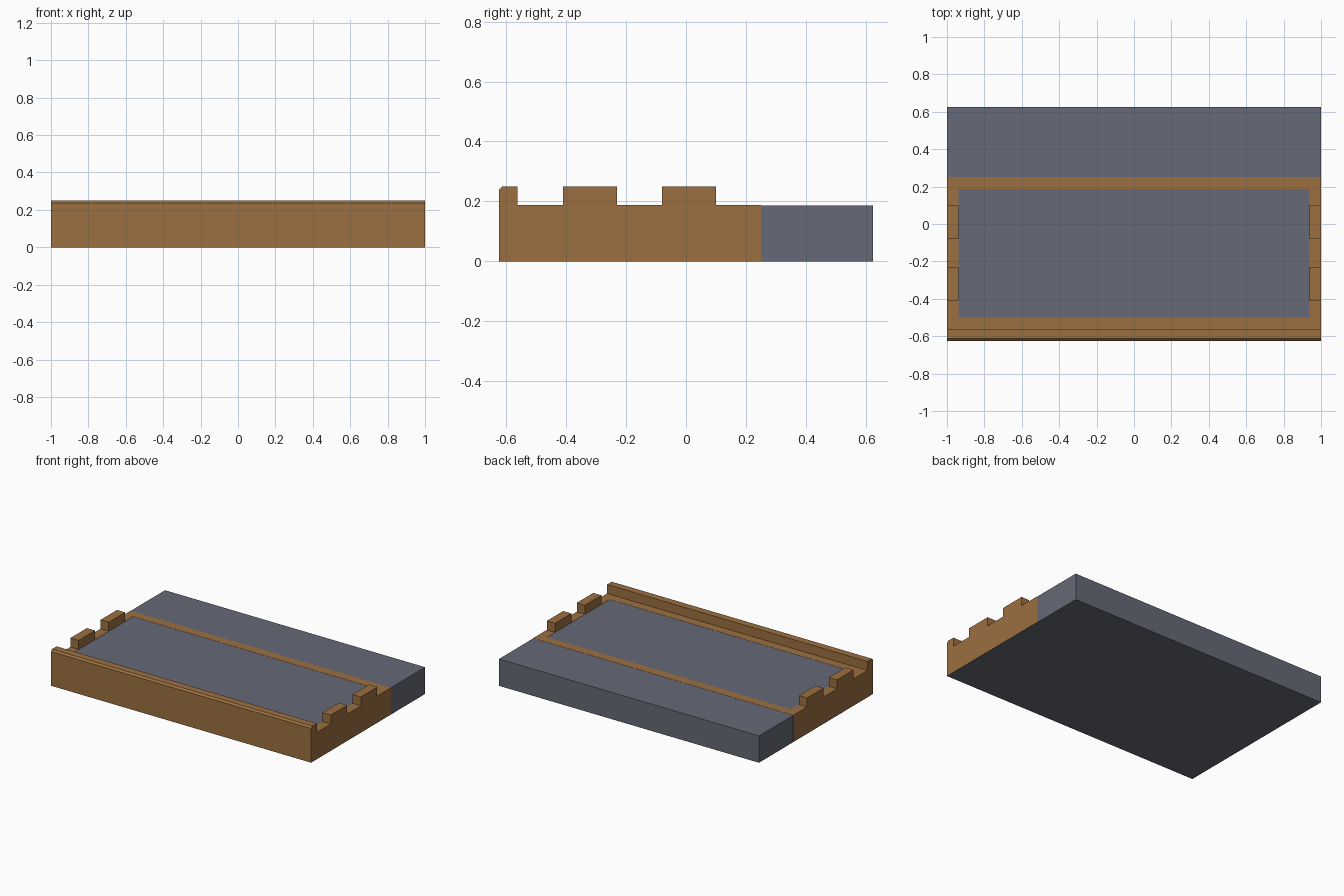
import bpy

if "Cube" in bpy.data.objects:
    bpy.data.objects.remove(bpy.data.objects["Cube"])

U = 1 / 16      # module: every part sits on this grid
E = 0.001       # timber stands this proud of the slab, avoiding coplanar faces


def material(name, rgb):
    m = bpy.data.materials.new(name)
    m.diffuse_color = (*rgb, 1)
    m.use_nodes = True
    m.node_tree.nodes["Principled BSDF"].inputs["Base Color"].default_value = m.diffuse_color
    return m


timber = material("brown timber", (0.33, 0.162, 0.051))
slate = material("slate grey", (0.133, 0.144, 0.181))


def extrude_x(name, profile, x0, x1, mat):
    """Extrude a counter-clockwise (y, z) profile from x0 to x1."""
    n = len(profile)
    verts = [(x, y, z) for x in (x0, x1) for y, z in profile]
    faces = [tuple(reversed(range(n))), tuple(range(n, 2 * n))]
    faces += [(i, (i + 1) % n, (i + 1) % n + n, i + n) for i in range(n)]
    mesh = bpy.data.meshes.new(name)
    mesh.from_pydata(verts, [], faces)
    mesh.materials.append(mat)
    obj = bpy.data.objects.new(name, mesh)
    bpy.context.collection.objects.link(obj)
    return obj


def box(name, x0, x1, y0, y1, z0, z1, mat):
    return extrude_x(name, [(y0, z0), (y1, z0), (y1, z1), (y0, z1)], x0, x1, mat)


# Main slab
box("slab", -1 + E, 1 - E, -10 * U + E, 10 * U, 0, 3 * U - E, slate)

# Stepped front beam with a small chamfer on its top front edge
c = 0.012
extrude_x("front_beam", [(-10 * U, E), (-8 * U, E), (-8 * U, 3 * U), (-9 * U, 3 * U),
                         (-9 * U, 4 * U), (-10 * U + c, 4 * U), (-10 * U, 4 * U - c)],
          -1, 1, timber)

# Cross beam set into the slab
box("cross_beam", -1, 1, 3 * U, 4 * U, E, 3 * U, timber)

# Side beams, each with two raised blocks
for side, x in (("left", -1), ("right", 1 - U)):
    box(f"{side}_side_beam", x, x + U, -8 * U, 3 * U, E, 3 * U, timber)
    for i, y in enumerate((-0.41, -0.08)):
        box(f"{side}_raised_block_{i + 1}", x, x + U, y, y + 0.18, 3 * U - E, 4 * U, timber)
